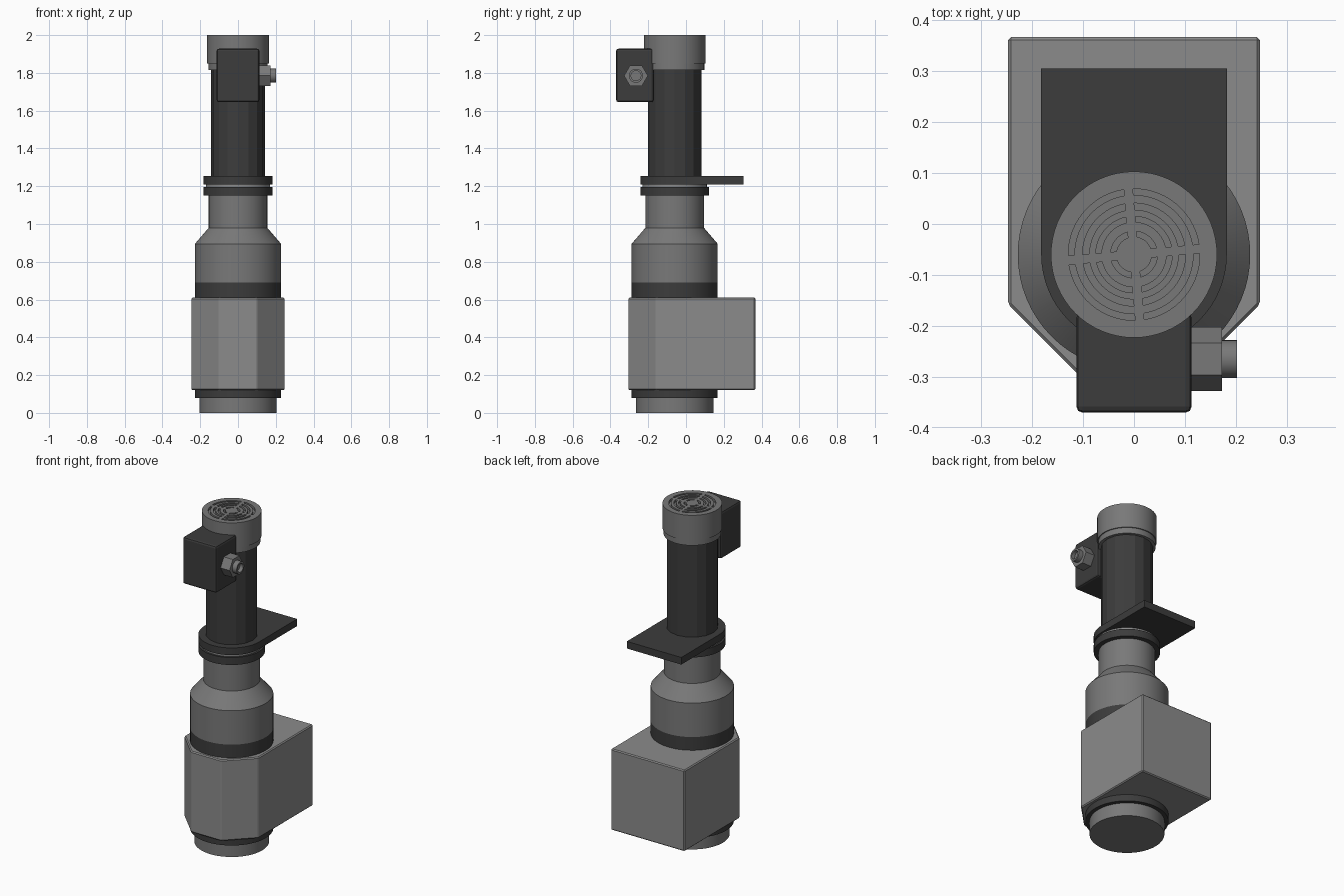
import bpy, bmesh
from math import sin, cos, pi, radians, asin
from mathutils import Vector

if "Cube" in bpy.data.objects:
    bpy.data.objects.remove(bpy.data.objects["Cube"])

CY = -0.06  # the vertical axis sits slightly forward of centre


def material(name, v):
    m = bpy.data.materials.new(name)
    m.diffuse_color = (v, v, v, 1)
    m.use_nodes = True
    m.node_tree.nodes["Principled BSDF"].inputs["Base Color"].default_value = m.diffuse_color
    return m


DARK, MID, LIGHT = material("dark", 0.045), material("mid_grey", 0.19), material("light_grey", 0.26)


def finish(name, bm, mat, loc=(0, 0, 0), smooth=True, bevel=0, segments=1):
    bmesh.ops.recalc_face_normals(bm, faces=bm.faces)
    me = bpy.data.meshes.new(name)
    bm.to_mesh(me)
    bm.free()
    ob = bpy.data.objects.new(name, me)
    bpy.context.collection.objects.link(ob)
    ob.location = loc
    me.materials.append(mat)
    bpy.ops.object.select_all(action='DESELECT')
    ob.select_set(True)
    bpy.context.view_layer.objects.active = ob
    if smooth:
        bpy.ops.object.shade_smooth_by_angle(angle=radians(30))
    if bevel:
        mod = ob.modifiers.new("bevel", 'BEVEL')
        mod.width, mod.segments = bevel, segments
    return ob


def lathe(name, profile, mat, loc=(0, CY, 0), n=64, phase=0.0):
    """Closed turned solid from (radius, height) points."""
    bm = bmesh.new()
    rings = [[bm.verts.new((r * cos(2 * pi * i / n + phase), r * sin(2 * pi * i / n + phase), z))
              for i in range(n)] for r, z in profile]
    for a, b in zip(rings, rings[1:]):
        for i in range(n):
            j = (i + 1) % n
            bm.faces.new((a[i], a[j], b[j], b[i]))
    bm.faces.new(rings[0])
    bm.faces.new(rings[-1])
    return finish(name, bm, mat, loc, smooth=n >= 32)


def prism(bm, pts, z0, z1):
    """Extrude a flat outline between two heights."""
    f = bm.faces.new([bm.verts.new((x, y, z0)) for x, y in pts])
    top = bmesh.ops.extrude_face_region(bm, geom=[f])["geom"]
    bmesh.ops.translate(bm, vec=Vector((0, 0, z1 - z0)),
                        verts=[v for v in top if isinstance(v, bmesh.types.BMVert)])


# base and lower housing
lathe("foot", [(0.205, 0), (0.205, 0.08)], MID)
lathe("lower_ring", [(0.228, 0.08), (0.228, 0.125)], DARK)
bm = bmesh.new()
prism(bm, [(-0.247, 0.367), (-0.247, -0.158), (-0.1, -0.305),
           (0.1, -0.305), (0.247, -0.158), (0.247, 0.367)], 0.12, 0.61)
finish("housing", bm, LIGHT, smooth=False, bevel=0.006)

# turned column
lathe("upper_ring", [(0.228, 0.605), (0.228, 0.69)], DARK)
lathe("shoulder", [(0.228, 0.69), (0.228, 0.895), (0.155, 0.98), (0.155, 1.15)], MID)
lathe("lower_flange", [(0.182, 1.15), (0.182, 1.195)], DARK)
lathe("flange_gasket", [(0.17, 1.195), (0.17, 1.21)], LIGHT)

# upper flange with rear mounting plate
bm = bmesh.new()
arc = [(0.182 * cos(pi + pi * i / 32), CY + 0.182 * sin(pi + pi * i / 32)) for i in range(33)]
prism(bm, arc + [(0.182, 0.305), (-0.182, 0.305)], 1.21, 1.253)
finish("mounting_plate", bm, DARK)

# motor tube and vented cap
lathe("motor_tube", [(0.142, 1.25), (0.142, 1.83)], DARK, n=16)
cap = lathe("vent_cap", [(0.157, 1.815), (0.157, 1.85), (0.163, 1.85), (0.163, 2.0)], MID)

# vent slots: four rings, each split by four spokes
bm = bmesh.new()
for r0, r1 in ((0.035, 0.046), (0.064, 0.075), (0.088, 0.101), (0.117, 0.129)):
    for q in range(4):
        def side(r):
            g = asin(0.009 / r)
            a, b = radians(5) + q * pi / 2 + g, radians(5) + (q + 1) * pi / 2 - g
            return [(r * cos(a + (b - a) * i / 14), r * sin(a + (b - a) * i / 14)) for i in range(15)]
        prism(bm, side(r1) + side(r0)[::-1], 1.985, 2.02)
cutter = finish("vent_cutter", bm, MID, (0, CY, 0), smooth=False)
cutter.hide_render = True
mod = cap.modifiers.new("slots", 'BOOLEAN')
mod.operation, mod.solver, mod.object = 'DIFFERENCE', 'EXACT', cutter
bpy.context.view_layer.objects.active = cap
bpy.ops.object.modifier_apply(modifier=mod.name)
bpy.data.objects.remove(cutter)

# terminal box
bm = bmesh.new()
prism(bm, [(-0.113, -0.37), (0.113, -0.37), (0.113, -0.172), (-0.113, -0.172)], 1.645, 1.928)
finish("terminal_box", bm, DARK, smooth=False, bevel=0.012, segments=2)

# cable gland on the right of the box
for name, prof, n in (("gland_nut", [(0.063, 0.105), (0.063, 0.173)], 6),
                      ("gland_sleeve", [(0.037, 0.17), (0.037, 0.202), (0.026, 0.202), (0.026, 0.18)], 32)):
    ob = lathe(name, prof, MID, (0, -0.265, 1.785), n, pi / 2)
    ob.rotation_euler = (0, pi / 2, 0)
